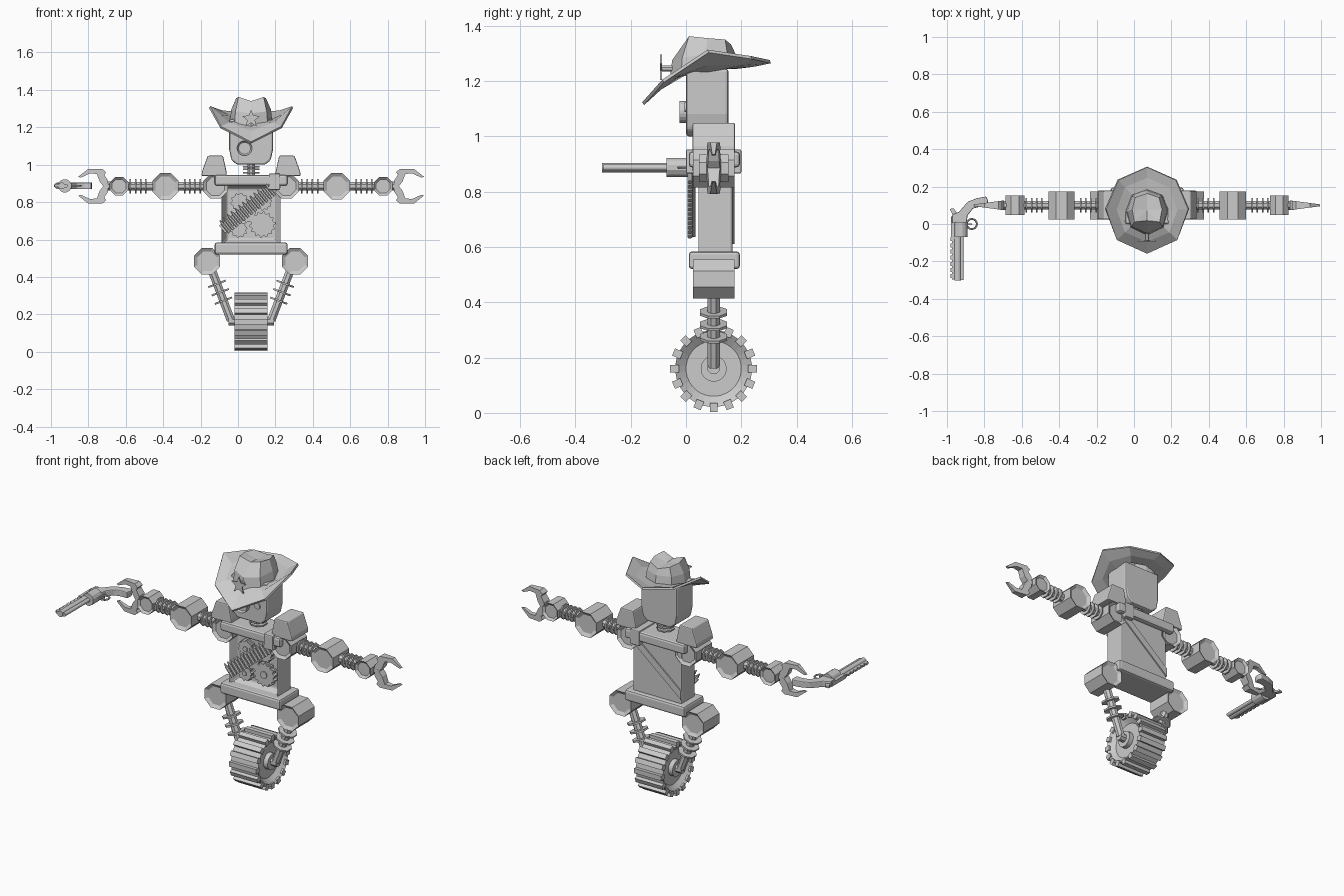
import bpy, bmesh, math
from mathutils import Vector, Matrix

if "Cube" in bpy.data.objects:
    bpy.data.objects.remove(bpy.data.objects["Cube"])

CX, CY = 0.07, 0.10          # body axis
ARM_Z = 0.885

grey = bpy.data.materials.new("plain_grey")
grey.diffuse_color = (0.6, 0.6, 0.6, 1)
grey.use_nodes = True
grey.node_tree.nodes["Principled BSDF"].inputs["Base Color"].default_value = grey.diffuse_color


def finish(name, bm, bevel=0.0):
    bmesh.ops.recalc_face_normals(bm, faces=bm.faces)
    me = bpy.data.meshes.new(name)
    bm.to_mesh(me)
    bm.free()
    me.materials.append(grey)
    ob = bpy.data.objects.new(name, me)
    bpy.context.collection.objects.link(ob)
    if bevel:
        m = ob.modifiers.new("bevel", 'BEVEL')
        m.width, m.segments, m.limit_method = bevel, 2, 'ANGLE'
    return ob


def box(name, lo, hi, bevel=0.0, recess=None, top=1.0):
    """Box between corners; recess = (border, depth) on the front; top = x scale of the top."""
    lo, hi = Vector(lo), Vector(hi)
    bm = bmesh.new()
    bmesh.ops.create_cube(bm, size=1)
    for v in bm.verts:
        if v.co.z > 0:
            v.co.x *= top
        v.co = (lo + hi) / 2 + v.co * (hi - lo)
    if recess:
        bm.normal_update()
        f = min(bm.faces, key=lambda f: f.calc_center_median().y)
        bmesh.ops.inset_region(bm, faces=[f], thickness=recess[0])
        for v in f.verts:
            v.co.y += recess[1]
    return finish(name, bm, bevel)


def cyl(name, p, q, r, n=8, r2=None, dish=None):
    """Cylinder from p to q; dish = (rim width, depth) sinks both end caps."""
    p, q = Vector(p), Vector(q)
    bm = bmesh.new()
    bmesh.ops.create_cone(bm, cap_ends=True, segments=n, radius1=r,
                          radius2=r if r2 is None else r2, depth=(q - p).length)
    bmesh.ops.rotate(bm, verts=bm.verts, matrix=Matrix.Rotation(math.pi / n, 3, 'Z'))
    if dish:
        bm.normal_update()
        for f in [f for f in bm.faces if abs(f.normal.z) > 0.9]:
            s = math.copysign(1, f.normal.z)
            bmesh.ops.inset_region(bm, faces=[f], thickness=dish[0])
            for v in f.verts:
                v.co.z -= s * dish[1]
    rot = (q - p).to_track_quat('Z', 'Y').to_matrix().to_4x4()
    bm.transform(Matrix.Translation((p + q) / 2) @ rot)
    return finish(name, bm)


def prism(name, pts, place, w0, w1, bevel=0.0):
    """Extrude a 2D outline from w0 to w1, placed by place(u, v, w)."""
    bm = bmesh.new()
    a = [bm.verts.new(place(u, v, w0)) for u, v in pts]
    b = [bm.verts.new(place(u, v, w1)) for u, v in pts]
    bm.faces.new(a)
    bm.faces.new(b[::-1])
    for i in range(len(pts)):
        j = (i + 1) % len(pts)
        bm.faces.new((a[i], a[j], b[j], b[i]))
    return finish(name, bm, bevel)


def xz(u, v, w):
    return (u, w, v)


def joint(name, x, z, half, depth):
    cyl(name, (x, CY - depth, z), (x, CY + depth, z), half / math.cos(math.pi / 8), 8,
        dish=(half * 0.28, 0.012))


def gear(name, x, z, r, teeth, y0, y1, k=0.85):
    pts = []
    for i in range(teeth * 4):
        rr = r if i % 4 < 2 else r * k
        a = math.tau * (i + 0.5) / (teeth * 4)
        pts.append((x + rr * math.cos(a), z + rr * math.sin(a)))
    prism(name, pts, xz, y0, y1)
    cyl(name + "_hub", (x, y0 - 0.006, z), (x, y1, z), r * 0.3, 12)


# wheel with dished sides, hub and tread lugs
WZ = 0.16
cyl("wheel", (CX - 0.088, CY, WZ), (CX + 0.088, CY, WZ), 0.139, 32, dish=(0.039, 0.03))
cyl("wheel_hub", (CX - 0.085, CY, WZ), (CX + 0.085, CY, WZ), 0.047, 24)
for i in range(16):
    lug = box("tread_lug", (-0.088, -0.014, 0.125), (0.088, 0.014, 0.157))
    lug.location = (CX, CY, WZ)
    lug.rotation_euler.x = math.tau * i / 16

# pelvis, torso with gear window, chest bar
box("pelvis", (CX - 0.195, 0.01, 0.52), (CX + 0.195, 0.195, 0.584), 0.012)
box("torso", (CX - 0.158, 0.04, 0.57), (CX + 0.158, 0.168, 0.90), 0.008, recess=(0.042, 0.05))
box("chest_bar", (CX - 0.195, 0.01, 0.888), (CX + 0.195, 0.195, 0.945), 0.012)
for x, z, r, t in ((0.01, 0.80, 0.05, 10), (0.13, 0.68, 0.07, 14), (0.005, 0.655, 0.045, 10),
                   (0.135, 0.80, 0.045, 10), (0.05, 0.735, 0.045, 10)):
    gear("chest_gear", x, z, r, t, 0.055, 0.085)

# ammunition strap across the chest and the back
A, B = Vector((-0.085, 0.655)), Vector((0.215, 0.90))
d = (B - A).normalized()
n = Vector((-d.y, d.x))
strip = [A - n * 0.025, B - n * 0.025, B + n * 0.025, A + n * 0.025]
prism("front_strap", strip, xz, 0.024, 0.034)
for i in range(13):
    c = A + d * (0.02 + i * 0.026)
    e, f, g = c - n * 0.04, c + n * 0.025, c + n * 0.045
    cyl("cartridge", (e.x, 0.014, e.y), (f.x, 0.014, f.y), 0.0095, 8)
    cyl("cartridge_tip", (f.x, 0.014, f.y), (g.x, 0.014, g.y), 0.008, 8, 0.003)
prism("back_strap", [(-0.088, 0.61), (-0.088, 0.66), (0.19, 0.89), (0.228, 0.89), (0.228, 0.87)],
      xz, 0.166, 0.175)
box("shoulder_strap", (0.165, 0.0, 0.865), (0.225, 0.20, 0.953), 0.006)

# neck and head
cyl("neck", (CX, CY - 0.01, 0.94), (CX, CY - 0.01, 1.01), 0.022, 8)
for z in (0.957, 0.975, 0.99):
    cyl("neck_ring", (CX, CY - 0.01, z - 0.004), (CX, CY - 0.01, z + 0.004), 0.048, 8)
half = [(0.075, 1.0), (0.105, 1.025), (0.117, 1.08), (0.117, 1.245)]
prism("head", [(CX + u, v) for u, v in half] + [(CX - u, v) for u, v in half[::-1]],
      xz, 0.0, 0.153, 0.01)
cyl("large_eye", (0.035, 0.02, 1.088), (0.035, -0.024, 1.088), 0.04, 20, dish=(0.008, 0.01))
cyl("small_eye", (0.127, 0.02, 1.105), (0.127, -0.006, 1.105), 0.018, 16)


# hat: each ring holds (radius, z) from front to back, mirrored to eight points
def hat_ring(bm, rows, cy):
    out = []
    for i in range(8):
        r, z = rows[min(i, 8 - i)]
        a = math.tau * i / 8
        out.append(bm.verts.new((CX + r * math.sin(a), cy - r * math.cos(a), z)))
    return out


def skin(bm, rings):
    for a, b in zip(rings, rings[1:]):
        for i in range(8):
            j = (i + 1) % 8
            bm.faces.new((a[i], a[j], b[j], b[i]))


bm = bmesh.new()
skin(bm, [hat_ring(bm, [(0.11, 1.215), (0.115, 1.225), (0.11, 1.235), (0.115, 1.25), (0.11, 1.25)], 0.075),
          hat_ring(bm, [(0.17, 1.175), (0.17, 1.22), (0.165, 1.262), (0.17, 1.262), (0.17, 1.258)], 0.078),
          hat_ring(bm, [(0.235, 1.118), (0.23, 1.20), (0.222, 1.308), (0.22, 1.285), (0.225, 1.27)], 0.08)])
brim = finish("hat_brim", bm)
sol = brim.modifiers.new("thickness", 'SOLIDIFY')
sol.thickness, sol.offset = 0.012, 0

bm = bmesh.new()
crown = [hat_ring(bm, [(0.13, 1.2), (0.125, 1.215), (0.113, 1.235), (0.118, 1.25), (0.115, 1.25)], 0.07),
         hat_ring(bm, [(0.12, 1.275), (0.118, 1.285), (0.106, 1.295), (0.112, 1.30), (0.108, 1.30)], 0.07),
         hat_ring(bm, [(0.06, 1.34), (0.095, 1.362), (0.08, 1.355), (0.09, 1.35), (0.085, 1.332)], 0.078)]
skin(bm, crown)
tip = bm.verts.new((CX, 0.075, 1.335))
for i in range(8):
    bm.faces.new((crown[2][i], crown[2][(i + 1) % 8], tip))
finish("hat_crown", bm)

# star badge on the hat
star = []
for i in range(10):
    r, a = (0.05, 0.022)[i % 2], math.pi / 2 + math.tau * i / 10
    star.append((CX + r * math.cos(a), 1.245 + r * math.sin(a)))
prism("hat_badge", star, xz, -0.094, -0.086)
cyl("badge_pin", (CX, -0.09, 1.245), (CX, -0.03, 1.245), 0.012, 8)

# arms and legs on both sides
for s, side in ((-1, "left"), (1, "right")):
    def X(o):
        return CX + s * o

    # shoulder pad and arm joints
    pad = [(0.13, 0.94), (0.265, 0.94), (0.262, 0.965), (0.232, 1.048), (0.15, 1.048), (0.132, 0.965)]
    prism(side + "_shoulder_pad", [(X(u), v) for u, v in pad], xz, 0.024, 0.178, 0.006)
    joint(side + "_shoulder", X(0.19), ARM_Z, 0.066, 0.075)
    joint(side + "_elbow", X(0.458), ARM_Z, 0.07, 0.075)
    joint(side + "_wrist", X(0.706), ARM_Z, 0.05, 0.053)

    # arm rods and their rings
    for nm, a, b, first in (("upper_arm", 0.2, 0.43, 0.272), ("forearm", 0.5, 0.69, 0.562)):
        cyl(f"{side}_{nm}", (X(a), CY, ARM_Z), (X(b), CY, ARM_Z), 0.024, 8)
        for k in range(4):
            x = first + k * 0.028
            cyl(f"{side}_{nm}_ring", (X(x - 0.004), CY, ARM_Z), (X(x + 0.004), CY, ARM_Z), 0.043, 8)

    # tapering two-finger claw
    cyl(side + "_palm", (X(0.745), CY, ARM_Z), (X(0.785), CY, ARM_Z), 0.026, 8)
    claw = [(0.765, 0.0), (0.765, 0.03), (0.785, 0.06), (0.775, 0.075), (0.795, 0.092), (0.87, 0.093),
            (0.925, 0.05), (0.91, 0.046), (0.862, 0.068), (0.825, 0.066), (0.81, 0.025), (0.79, 0.0)]
    for up in (1, -1):
        def place(u, v, w):
            t = 0.026 - 0.021 * (u - 0.765) / 0.16
            return (X(u), CY + w * t, ARM_Z + up * v)
        prism(f"{side}_claw_finger", claw, place, -1, 1)

    # hip, bent leg rod to the axle, rings
    joint(side + "_hip", X(0.235), 0.484, 0.07, 0.075)
    hip, knee = Vector((X(0.215), CY, 0.45)), Vector((X(0.108), CY, 0.168))
    cyl(side + "_leg", hip, knee, 0.024, 8)
    cyl(side + "_axle", (X(0.122), CY, WZ + 0.003), (X(0.06), CY, WZ + 0.003), 0.024, 8)
    ax = (knee - hip).normalized()
    for z in (0.363, 0.318, 0.273):
        c = hip.lerp(knee, (0.45 - z) / 0.282)
        cyl(side + "_leg_ring", c - ax * 0.005, c + ax * 0.005, 0.053, 8)


# revolver lying flat in the left claw
def flat(u, v, w):
    return (u, v, w)


GZ = ARM_Z + 0.002
for nm, x, r, y0, y1 in (("gun_barrel", -0.943, 0.018, -0.303, 0.0), ("gun_underlug", -0.921, 0.011, -0.30, -0.06)):
    cyl(nm, (x, y0, GZ), (x, y1, GZ), r, 12)
box("gun_rib", (-0.972, -0.298, GZ - 0.006), (-0.95, 0.0, GZ + 0.006))
for i in range(7):
    y = -0.29 + i * 0.033
    box("gun_rib_block", (-0.981, y, GZ - 0.006), (-0.97, y + 0.022, GZ + 0.006))
cyl("gun_cylinder", (-0.926, -0.07, GZ), (-0.926, 0.01, GZ), 0.036, 12)
box("gun_top_strap", (-0.979, -0.08, GZ - 0.012), (-0.955, 0.04, GZ + 0.012))
prism("gun_grip", [(-0.972, 0.005), (-0.895, 0.005), (-0.89, 0.045), (-0.86, 0.083), (-0.82, 0.093),
                   (-0.785, 0.09), (-0.78, 0.125), (-0.79, 0.147), (-0.84, 0.138), (-0.89, 0.118),
                   (-0.935, 0.065), (-0.972, 0.05)], flat, GZ - 0.018, GZ + 0.018, 0.005)
prism("gun_hammer", [(-0.965, 0.04), (-0.94, 0.05), (-0.965, 0.085), (-0.985, 0.08)], flat, GZ - 0.006, GZ + 0.006)
bpy.ops.mesh.primitive_torus_add(major_radius=0.027, minor_radius=0.005, major_segments=16,
                                 minor_segments=6, location=(-0.867, 0.0, GZ))
guard = bpy.context.object
guard.name = "trigger_guard"
guard.data.materials.append(grey)
box("gun_trigger", (-0.89, -0.006, GZ - 0.004), (-0.865, 0.002, GZ + 0.004))
